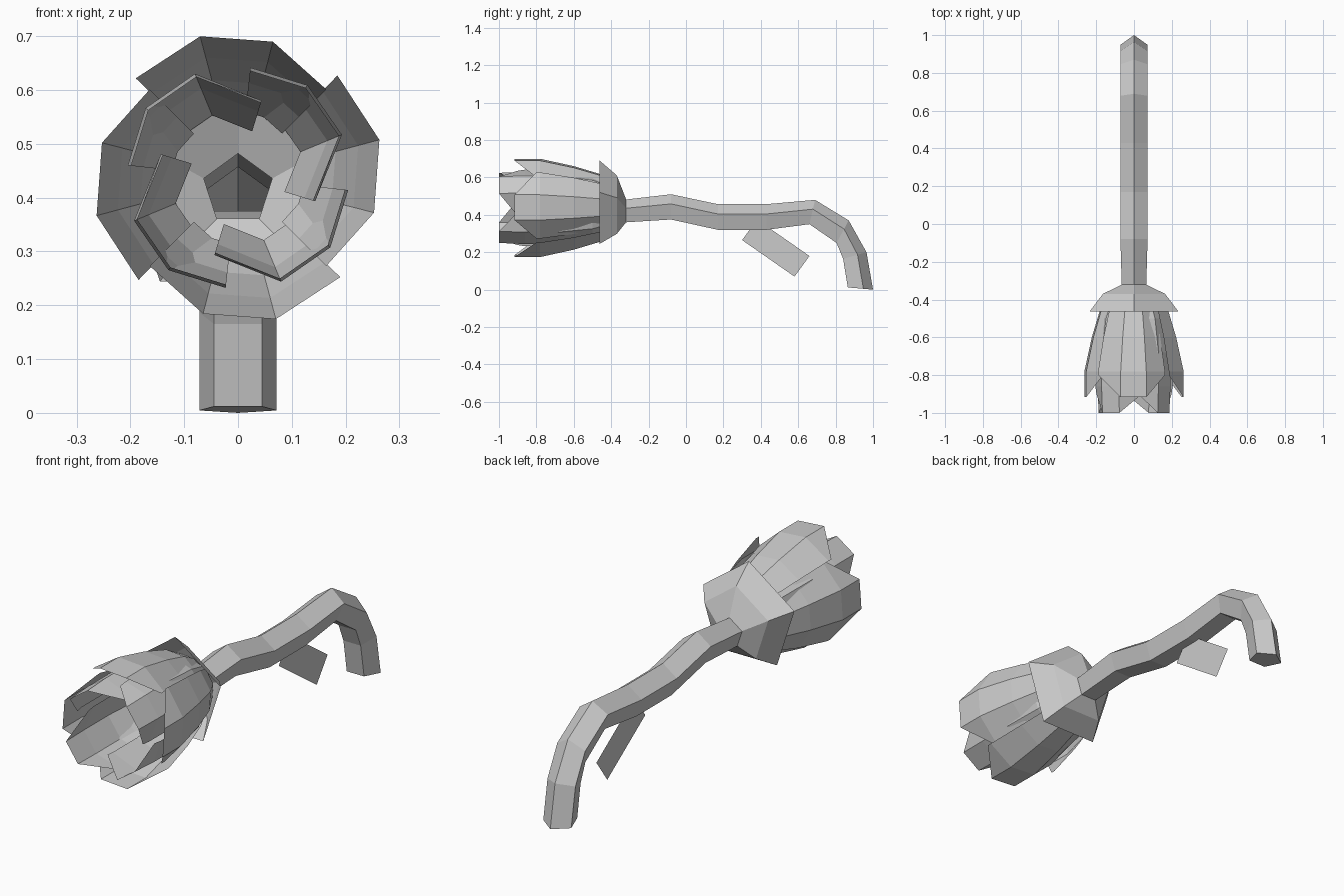
import bpy
from math import sin, cos, radians, pi

if "Cube" in bpy.data.objects:
    bpy.data.objects.remove(bpy.data.objects["Cube"])

CZ = 0.437  # height of the bloom axis


def make(name, verts, faces):
    mesh = bpy.data.meshes.new(name)
    mesh.from_pydata(verts, [], faces)
    mesh.update()
    ob = bpy.data.objects.new(name, mesh)
    bpy.context.collection.objects.link(ob)
    return ob


def tube_faces(rows, n):
    return [(r * n + i, r * n + (i + 1) % n, (r + 1) * n + (i + 1) % n, (r + 1) * n + i)
            for r in range(rows - 1) for i in range(n)]


# Stem: five-sided tube, each ring given by its top (y, z) and bottom (y, z)
stem = [(-0.32, 0.482, -0.32, 0.36), (-0.08, 0.51, -0.08, 0.375),
        (0.17, 0.457, 0.17, 0.32), (0.43, 0.457, 0.43, 0.32),
        (0.69, 0.48, 0.66, 0.35), (0.87, 0.37, 0.805, 0.25),
        (0.965, 0.20, 0.84, 0.165), (1.0, 0.0, 0.865, 0.012)]
verts = []
for i, (ty, tz, by, bz) in enumerate(stem):
    w = 0.065 if i == 0 else 0.072
    for x, t in ((0, 0), (-w, 0.382), (-w * 0.618, 1), (w * 0.618, 1), (w, 0.382)):
        verts.append((x, ty + (by - ty) * t, tz + (bz - tz) * t))
last = (len(stem) - 1) * 5
make("stem", verts, tube_faces(len(stem), 5) + [tuple(range(last, last + 5))])

# Leaf: flat upright panel under the stem
make("leaf", [(0, 0.30, 0.265), (0, 0.58, 0.07), (0, 0.66, 0.18), (0, 0.38, 0.375)],
     [(0, 1, 2, 3)])

# Calyx: open five-sided cup
verts = []
for y, r, cz in ((-0.32, 0.067, 0.415), (-0.37, 0.173, 0.438), (-0.463, 0.247, 0.444)):
    for i in range(5):
        a = pi / 2 + i * 2 * pi / 5
        verts.append((r * cos(a), y, cz + r * sin(a)))
make("calyx", verts, tube_faces(3, 5))


# Petals: three strips wide, spiralling, with the sides cut back at the tip
def petal_ring(name, section, rows, side_tip_y, start):
    for k in range(4):
        verts = []
        for j, (y, s) in enumerate(rows):
            for i, (ang, r) in enumerate(section):
                a = radians(start + 90 * k + ang)
                yy = side_tip_y if j == len(rows) - 1 and i in (0, 3) else y
                verts.append((r * s * cos(a), yy, CZ + r * s * sin(a)))
        faces = [(j * 4 + i, j * 4 + i + 1, j * 4 + i + 5, j * 4 + i + 4)
                 for j in range(len(rows) - 1) for i in range(3)]
        make(f"{name}_{k + 1}", verts, faces)


petal_ring("outer_petal", [(-45, 0.232), (-14.4, 0.261), (15, 0.272), (45.8, 0.265)],
           [(-0.37, 0.50), (-0.46, 0.69), (-0.60, 0.85), (-0.78, 1.0), (-0.917, 1.0)],
           -0.80, 90)
petal_ring("inner_petal", [(-62, 0.15), (-22.5, 0.209), (8, 0.215), (38.6, 0.206)],
           [(-0.37, 0.60), (-0.50, 0.86), (-0.68, 1.0), (-0.86, 1.0), (-1.0, 0.97)],
           -0.90, 135)
